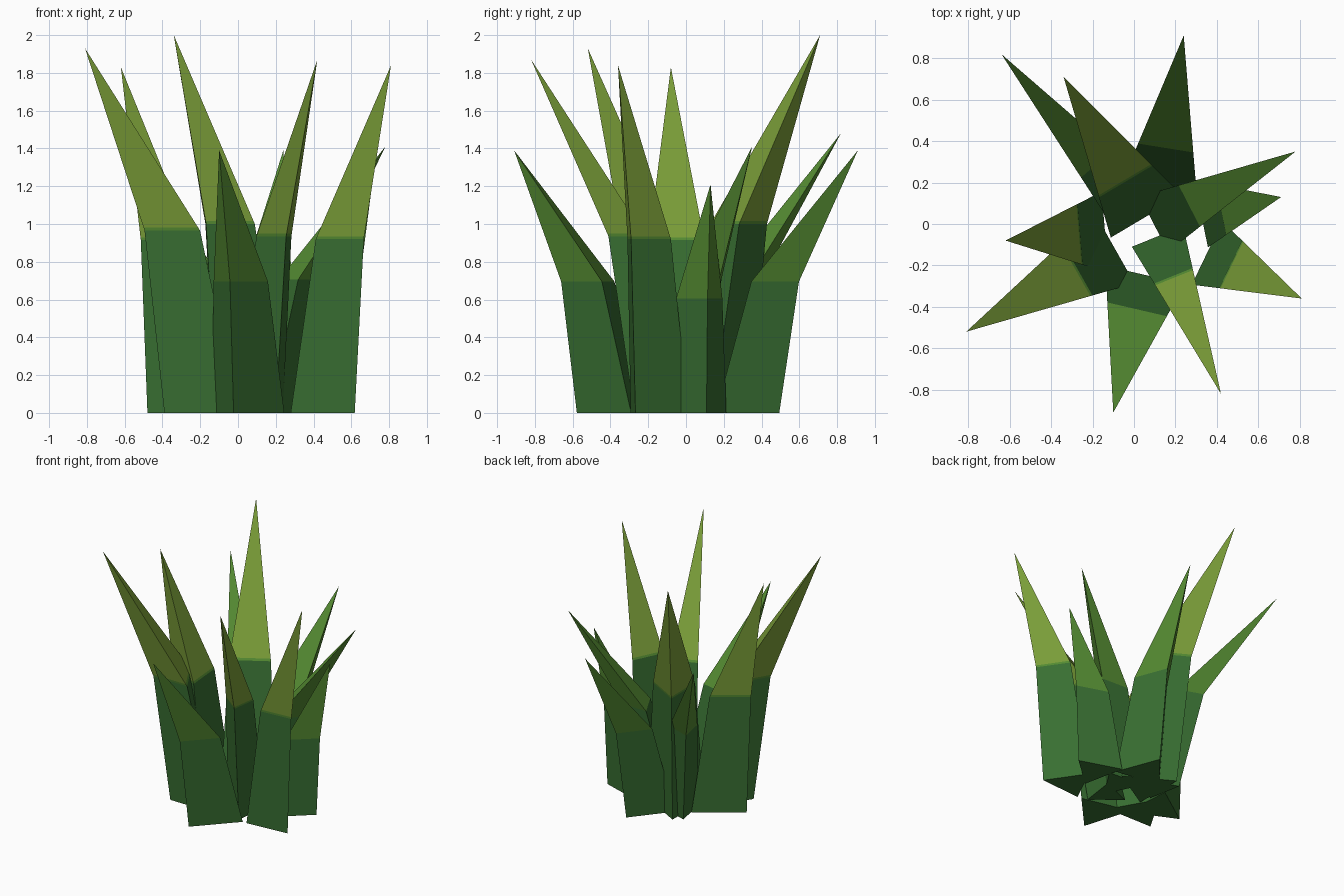
import bpy, bmesh
from mathutils import Vector

cube = bpy.data.objects.get("Cube")
if cube:
    bpy.data.objects.remove(cube, do_unlink=True)


def material(name, rgb):
    mat = bpy.data.materials.new(name)
    mat.use_nodes = True
    color = (*rgb, 1)
    mat.diffuse_color = color
    mat.node_tree.nodes["Principled BSDF"].inputs["Base Color"].default_value = color
    return mat


dark_green = material("dark_green", (0.04, 0.16, 0.032))
leaf_green = material("leaf_green", (0.09, 0.26, 0.032))
olive_green = material("olive_green", (0.195, 0.34, 0.04))


def triangle(bm, inner, out, width, z):
    """Equilateral ring: inner edge centred on a point, third corner outward."""
    side = Vector((-out.y, out.x))
    corners = (inner - side * width / 2, inner + out * width * 0.866, inner + side * width / 2)
    return [bm.verts.new((c.x, c.y, z)) for c in corners]


def blade(name, tip, bend, width, tip_mat):
    """Three-sided blade: tapering stem, bend at half height, leaning point."""
    height = tip[2]
    tip_xy, bend_xy = Vector(tip[:2]), Vector(bend)
    lean = tip_xy - bend_xy
    out = lean.normalized()
    bm = bmesh.new()
    t = 0.016
    rings = [
        triangle(bm, bend_xy - lean / 3, out, width * 4 / 3, 0),
        triangle(bm, bend_xy, out, width, height / 2),
        triangle(bm, bend_xy + lean * t, out, width * (1 - t), height / 2 * (1 + t)),
    ]
    point = bm.verts.new(tip)
    bm.faces.new(rings[0])
    # stem, then the thin band above the bend
    for level in range(2):
        low, high = rings[level], rings[level + 1]
        for i in range(3):
            j = (i + 1) % 3
            bm.faces.new((low[i], low[j], high[j], high[i])).material_index = level
    # pointed tip
    for i in range(3):
        bm.faces.new((rings[2][i], rings[2][(i + 1) % 3], point)).material_index = 2
    bmesh.ops.recalc_face_normals(bm, faces=bm.faces)
    mesh = bpy.data.meshes.new(name)
    bm.to_mesh(mesh)
    bm.free()
    for mat in (dark_green, leaf_green, tip_mat):
        mesh.materials.append(mat)
    bpy.context.collection.objects.link(bpy.data.objects.new(name, mesh))


# tall blades: tip, centre of the inner edge at the bend, width
blade("tall_blade_back", (-0.34, 0.71, 2.0), (-0.04, 0.205), 0.30, olive_green)
blade("tall_blade_left", (0.81, -0.36, 1.84), (0.467, -0.195), 0.255, olive_green)
blade("tall_blade_front", (0.42, -0.82, 1.87), (0.19, -0.25), 0.20, olive_green)
blade("tall_blade_front_right", (-0.81, -0.52, 1.93), (-0.273, -0.217), 0.294, olive_green)
blade("tall_blade_right", (-0.62, -0.08, 1.83), (-0.26, -0.05), 0.295, olive_green)

# short blades
blade("short_blade_back_right", (-0.64, 0.82, 1.48), (-0.18, 0.29), 0.20, leaf_green)
blade("short_blade_back", (0.24, 0.91, 1.39), (0.153, 0.367), 0.27, leaf_green)
blade("short_blade_back_left", (0.78, 0.35, 1.41), (0.267, 0.087), 0.225, leaf_green)
blade("short_blade_left", (0.71, 0.13, 1.21), (0.42, 0.07), 0.25, leaf_green)
blade("short_blade_front", (-0.10, -0.91, 1.39), (0.015, -0.412), 0.295, leaf_green)
